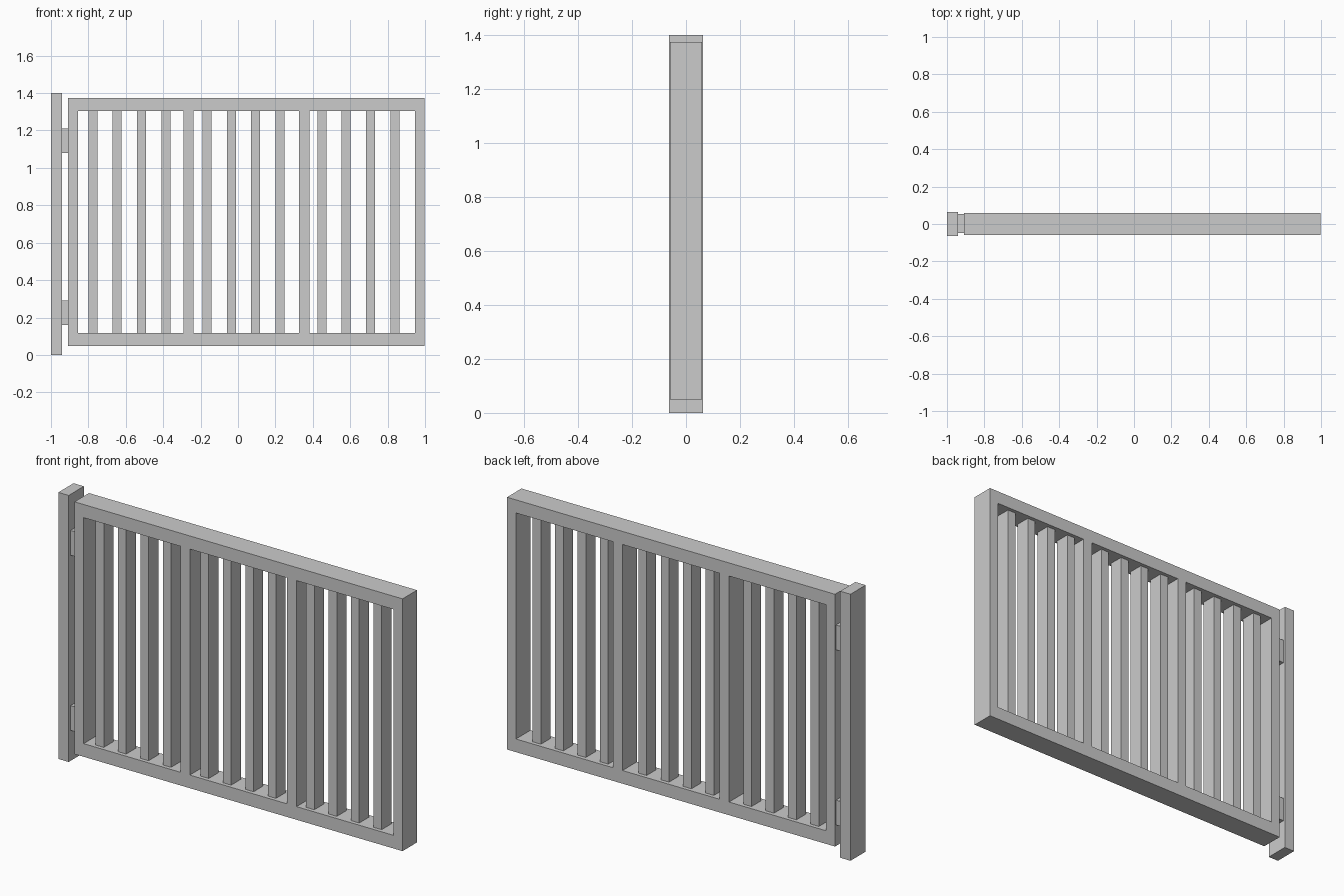
import bpy, bmesh

if "Cube" in bpy.data.objects:
    bpy.data.objects.remove(bpy.data.objects["Cube"])

def box(name, x, y, z):
    """Box from (min, max) pairs, origin at its centre."""
    c = [(a + b) / 2 for a, b in (x, y, z)]
    s = [b - a for a, b in (x, y, z)]
    bm = bmesh.new()
    bmesh.ops.create_cube(bm, size=1)
    bmesh.ops.scale(bm, vec=s, verts=bm.verts)
    me = bpy.data.meshes.new(name)
    bm.to_mesh(me)
    bm.free()
    ob = bpy.data.objects.new(name, me)
    ob.location = c
    bpy.context.collection.objects.link(ob)
    return ob

# Gate frame: one slab with three window openings
xs = [-0.908, -0.855, -0.292, -0.238, 0.327, 0.382, 0.946, 0.998]
zs = [0.049, 0.118, 1.305, 1.374]
half_depth = 0.06
bm = bmesh.new()
grid = [[bm.verts.new((x, -half_depth, z)) for z in zs] for x in xs]
for i in range(len(xs) - 1):
    for j in range(len(zs) - 1):
        if i % 2 == 1 and j == 1:
            continue
        bm.faces.new((grid[i][j], grid[i + 1][j], grid[i + 1][j + 1], grid[i][j + 1]))
ext = bmesh.ops.extrude_face_region(bm, geom=bm.faces[:], use_keep_orig=True)
moved = [v for v in ext["geom"] if isinstance(v, bmesh.types.BMVert)]
bmesh.ops.translate(bm, vec=(0, 2 * half_depth, 0), verts=moved)
bmesh.ops.recalc_face_normals(bm, faces=bm.faces)
me = bpy.data.meshes.new("gate_frame")
bm.to_mesh(me)
bm.free()
bpy.context.collection.objects.link(bpy.data.objects.new("gate_frame", me))

# Four vertical slats in each opening
for p, start in enumerate((-0.776, -0.166, 0.448)):
    slat = box(f"slats_{p + 1}", (start - 0.024, start + 0.024), (-0.04, 0.04), (0.118, 1.305))
    arr = slat.modifiers.new("repeat", 'ARRAY')
    arr.count = 4
    arr.use_relative_offset = False
    arr.use_constant_offset = True
    arr.constant_offset_displace = (0.1303, 0, 0)

# Hinge post and the two hinge blocks
box("hinge_post", (-1.0, -0.94), (-0.063, 0.063), (0, 1.4))
for label, z in (("lower", 0.16), ("upper", 1.08)):
    box(f"{label}_hinge", (-0.94, -0.908), (-0.047, 0.053), (z, z + 0.13))
